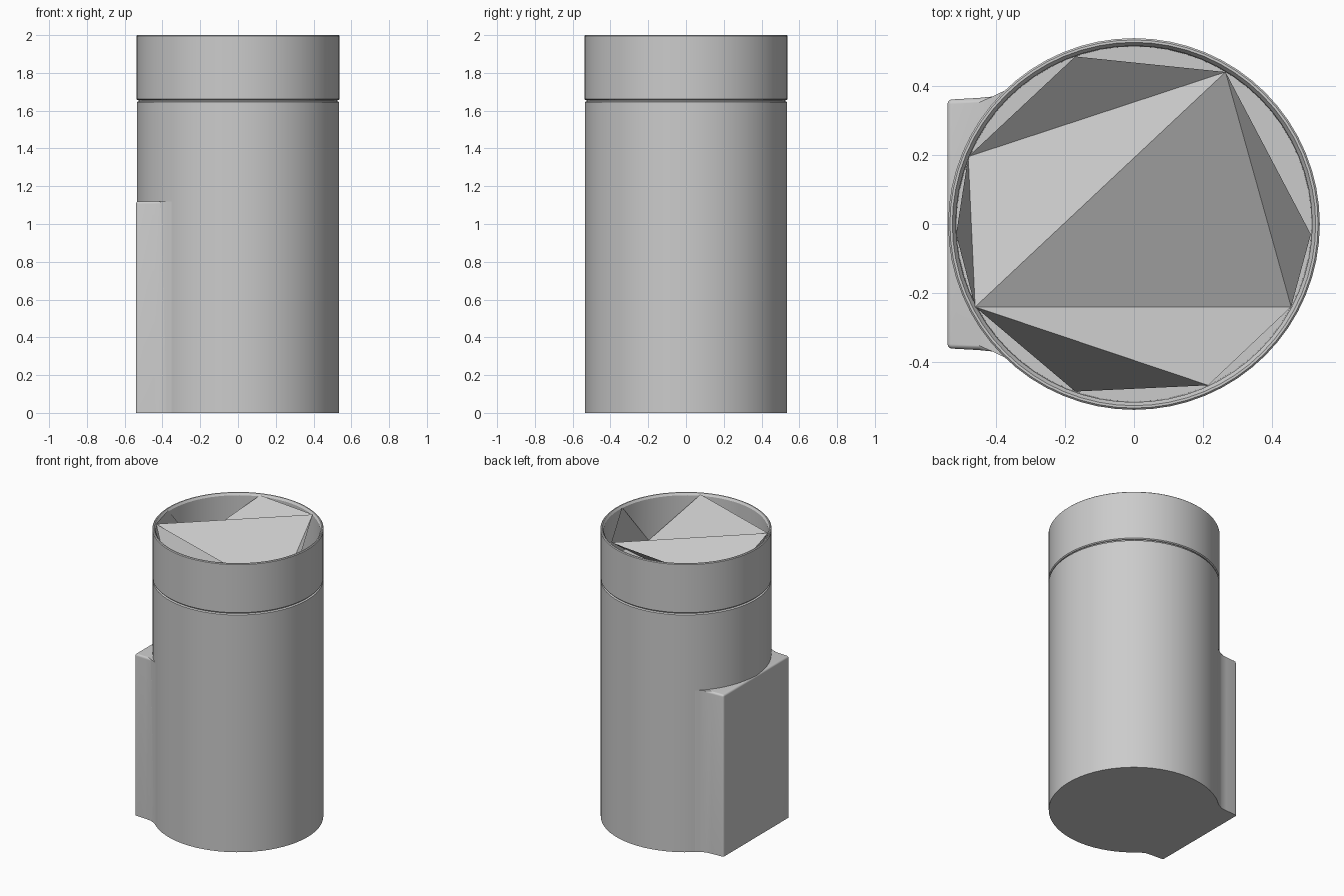
import bpy, bmesh, math

cube = bpy.data.objects.get("Cube")
if cube:
    bpy.data.objects.remove(cube, do_unlink=True)

grey = bpy.data.materials.new("plain_grey")
grey.use_nodes = True
grey.diffuse_color = (0.6, 0.6, 0.6, 1)
grey.node_tree.nodes["Principled BSDF"].inputs["Base Color"].default_value = (0.6, 0.6, 0.6, 1)


def finish(name, bm, smooth=True):
    mesh = bpy.data.meshes.new(name)
    bm.to_mesh(mesh)
    bm.free()
    mesh.materials.append(grey)
    obj = bpy.data.objects.new(name, mesh)
    bpy.context.collection.objects.link(obj)
    if smooth:
        bpy.ops.object.select_all(action='DESELECT')
        obj.select_set(True)
        bpy.context.view_layer.objects.active = obj
        bpy.ops.object.shade_smooth_by_angle(angle=math.radians(30))
    return obj


def lathe(name, profile, steps=64):
    bm = bmesh.new()
    verts = [bm.verts.new((r, 0, z)) for r, z in profile]
    edges = [bm.edges.new(pair) for pair in zip(verts, verts[1:])]
    bmesh.ops.spin(bm, geom=verts + edges, cent=(0, 0, 0), axis=(0, 0, 1),
                   angle=math.tau, steps=steps, use_duplicate=False)
    bmesh.ops.remove_doubles(bm, verts=bm.verts, dist=0.0005)
    bmesh.ops.recalc_face_normals(bm, faces=bm.faces)
    return finish(name, bm)


# Cylindrical body with a recessed neck under the lid
lathe("body", [(0, 0), (0.536, 0), (0.536, 1.645), (0.526, 1.65), (0.526, 1.67), (0, 1.67)])

# Hollow lid with a thin rim
lathe("lid", [(0, 1.656), (0.532, 1.656), (0.538, 1.662), (0.538, 1.995), (0.533, 2),
              (0.526, 2), (0.516, 1.985), (0.514, 1.69), (0, 1.69)])

# Back block, rounded outside, flaring into the body
half = [(-0.25, 0.455), (-0.33, 0.42), (-0.375, 0.386), (-0.41, 0.369), (-0.45, 0.365), (-0.54, 0.36)]
outline = half + [(x, -y) for x, y in reversed(half)]
bm = bmesh.new()
base = bm.faces.new([bm.verts.new((x, y, 0)) for x, y in outline])
top = bmesh.ops.extrude_face_region(bm, geom=[base])["geom"]
bmesh.ops.translate(bm, vec=(0, 0, 1.12), verts=[v for v in top if isinstance(v, bmesh.types.BMVert)])
bmesh.ops.recalc_face_normals(bm, faces=bm.faces)
rounded = [e for e in bm.edges
           if all(v.co.x < -0.4 for v in e.verts)
           and (all(v.co.z > 1 for v in e.verts)
                or (all(v.co.x < -0.53 for v in e.verts) and abs(e.verts[0].co.z - e.verts[1].co.z) > 1))]
bmesh.ops.bevel(bm, geom=rounded, offset=0.035, segments=5, profile=0.5,
                affect='EDGES', clamp_overlap=True)
finish("side_block", bm)

# Folded facets inside the lid: peaks touch the rim, valleys touch the floor
PEAK, VALLEY = 1.995, 1.70
points = {
    "a": (-0.48, 0.195, VALLEY), "b": (0.265, 0.44, PEAK), "c": (-0.46, -0.24, PEAK),
    "d": (0.455, -0.24, VALLEY), "e": (-0.17, 0.485, PEAK), "f": (0.512, -0.03, PEAK),
    "g": (0.215, -0.467, PEAK), "h": (-0.17, -0.485, VALLEY), "i": (-0.515, -0.03, PEAK),
}
bm = bmesh.new()
corner = {key: bm.verts.new(co) for key, co in points.items()}
for tri in ("acb", "cdb", "cgd", "chg", "aic", "bdf", "abe"):
    bm.faces.new([corner[key] for key in tri])
bm.normal_update()
for face in bm.faces:
    if face.normal.z < 0:
        face.normal_flip()
finish("folded_insert", bm, smooth=False)
